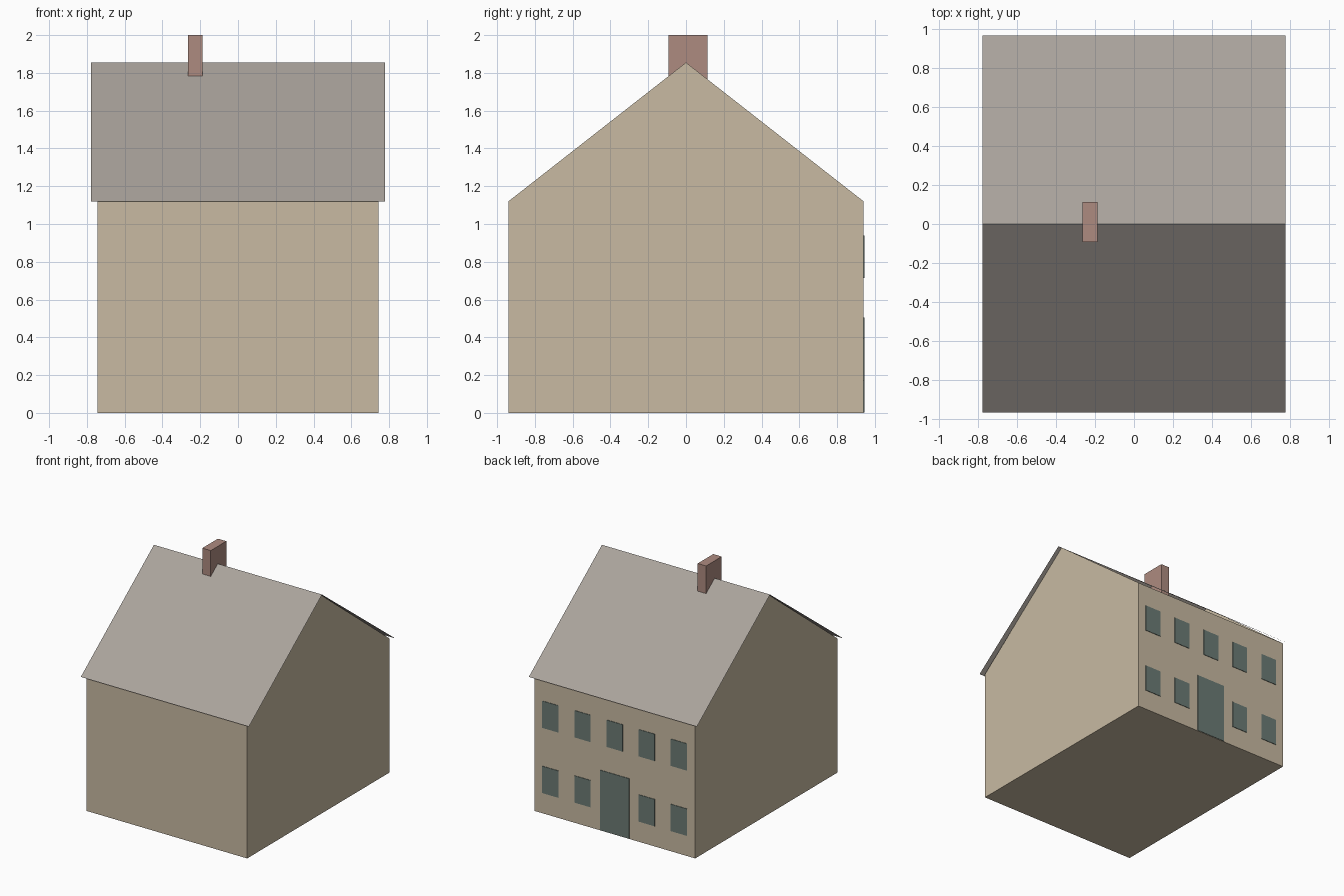
import bpy
import bmesh

cube = bpy.data.objects.get("Cube")
if cube:
    bpy.data.objects.remove(cube, do_unlink=True)

# Main dimensions
HALF_X, HALF_Y = 0.743, 0.94
EAVE_Z, RIDGE_Z = 1.12, 1.855
ROOF_X, ROOF_Y = 0.777, 0.966


def material(name, hex_code):
    srgb = [int(hex_code[i:i + 2], 16) / 255 for i in (0, 2, 4)]
    colour = [((c + 0.055) / 1.055) ** 2.4 for c in srgb] + [1.0]
    mat = bpy.data.materials.new(name)
    mat.use_nodes = True
    mat.diffuse_color = colour
    node = next(n for n in mat.node_tree.nodes if n.type == 'BSDF_PRINCIPLED')
    node.inputs["Base Color"].default_value = colour
    return mat


def finish(name, bm, mat):
    mesh = bpy.data.meshes.new(name)
    bm.to_mesh(mesh)
    bm.free()
    mesh.materials.append(mat)
    obj = bpy.data.objects.new(name, mesh)
    bpy.context.collection.objects.link(obj)
    return obj


def box(name, low, high, mat):
    bm = bmesh.new()
    bmesh.ops.create_cube(bm, size=1)
    for v in bm.verts:
        for i in range(3):
            v.co[i] = high[i] if v.co[i] > 0 else low[i]
    return finish(name, bm, mat)


def extrude_profile(name, profile, half_x, mat, closed):
    """Sweep a (y, z) profile along x; a closed one gets gable ends."""
    bm = bmesh.new()
    right = [bm.verts.new((-half_x, y, z)) for y, z in profile]
    left = [bm.verts.new((half_x, y, z)) for y, z in profile]
    count = len(profile)
    for i in range(count if closed else count - 1):
        j = (i + 1) % count
        bm.faces.new((right[i], left[i], left[j], right[j]))
    if closed:
        bm.faces.new(right)
        bm.faces.new(left[::-1])
        bmesh.ops.recalc_face_normals(bm, faces=bm.faces)
        # The gabled body stays open under the roof
        tops = [f for f in bm.faces if f.normal.z > 0.1]
        bmesh.ops.delete(bm, geom=tops, context='FACES')
    return finish(name, bm, mat)


stone = material("sandstone", "c8baa2")
slate = material("roof grey", "aaa39c")
brick = material("chimney red", "ae8b80")
green = material("grey green", "6c7b75")

# Gabled walls with floor
extrude_profile("walls", [(-HALF_Y, 0), (-HALF_Y, EAVE_Z), (0, RIDGE_Z),
                          (HALF_Y, EAVE_Z), (HALF_Y, 0)], HALF_X, stone, True)

# Thin overhanging roof sheet
extrude_profile("roof", [(-ROOF_Y, EAVE_Z), (0, RIDGE_Z), (ROOF_Y, EAVE_Z)],
                ROOF_X, slate, False)

# Chimney through the ridge
box("chimney", (-0.265, -0.093, 1.7), (-0.187, 0.113, 2.0), brick)

# Windows in two rows on the back wall, with the door in the lower middle
FACE_Y = HALF_Y + 0.004
for row, (bottom, top) in (("lower", (0.17, 0.395)), ("upper", (0.715, 0.94))):
    for column in range(-2, 3):
        if row == "lower" and column == 0:
            continue
        x = column * 0.297
        box(f"{row}_window_{column + 3}", (x - 0.074, HALF_Y - 0.002, bottom),
            (x + 0.074, FACE_Y, top), green)
box("door", (-0.135, HALF_Y - 0.002, 0.003), (0.135, FACE_Y, 0.505), green)
